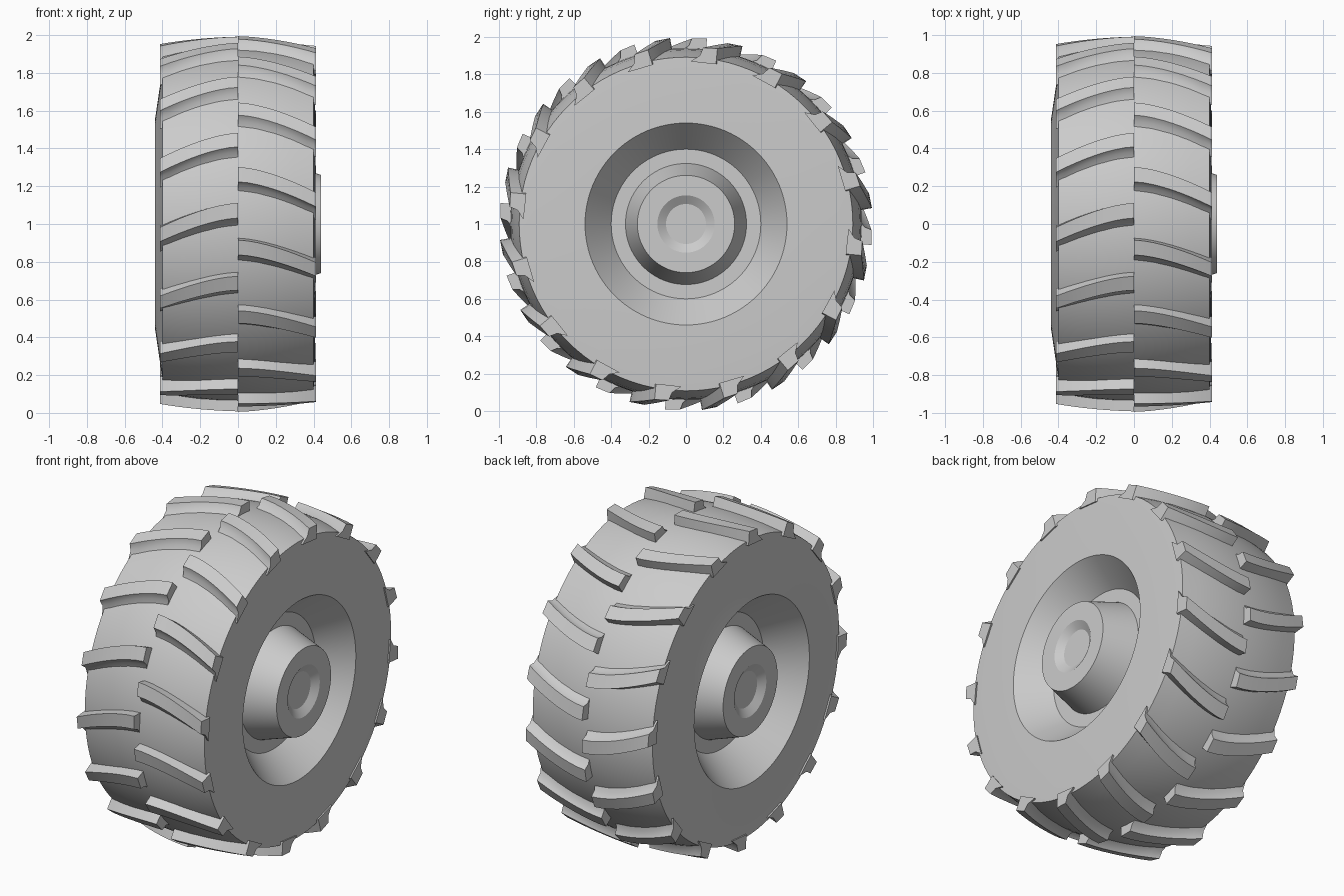
import bpy
import bmesh
from math import sin, cos, pi, radians

if "Cube" in bpy.data.objects:
    bpy.data.objects.remove(bpy.data.objects["Cube"], do_unlink=True)

grey = bpy.data.materials.new("light_grey")
grey.use_nodes = True
grey.diffuse_color = (0.6, 0.6, 0.6, 1)
grey.node_tree.nodes["Principled BSDF"].inputs["Base Color"].default_value = (0.6, 0.6, 0.6, 1)


def ring_point(x, r, angle):
    """Point on the wheel: angle runs from the front upwards, axle along x."""
    return (x, -r * cos(angle), 1 + r * sin(angle))


def finish(name, bm, sharp_angle):
    bmesh.ops.remove_doubles(bm, verts=bm.verts, dist=0.0001)
    bmesh.ops.recalc_face_normals(bm, faces=bm.faces)
    mesh = bpy.data.meshes.new(name)
    bm.to_mesh(mesh)
    bm.free()
    mesh.materials.append(grey)
    obj = bpy.data.objects.new(name, mesh)
    bpy.context.collection.objects.link(obj)
    bpy.ops.object.select_all(action="DESELECT")
    obj.select_set(True)
    bpy.context.view_layer.objects.active = obj
    bpy.ops.object.shade_smooth_by_angle(angle=radians(sharp_angle))
    return obj


def lathe(name, profile, segments=96):
    bm = bmesh.new()
    rings = []
    for x, r in profile:
        if r == 0:
            rings.append([bm.verts.new(ring_point(x, 0, 0))] * segments)
        else:
            rings.append([bm.verts.new(ring_point(x, r, 2 * pi * i / segments))
                          for i in range(segments)])
    for a, b in zip(rings, rings[1:]):
        for i in range(segments):
            j = (i + 1) % segments
            corners = dict.fromkeys((a[i], a[j], b[j], b[i]))
            bm.faces.new(list(corners))
    return finish(name, bm, 25)


# Tyre: crowned tread, side walls and sloping wells down to the rim floor
def crown(x):
    return 0.94 - 0.3 * x * x


tread = [(x / 10, crown(x / 10)) for x in range(-4, 5)]
lathe("tyre", [(-0.24, 0.3), (-0.24, 0.4), (-0.44, 0.55), (-0.4, 0.82)] + tread
      + [(0.405, 0.82), (0.41, 0.54), (0.24, 0.4), (0.24, 0.3)])

# Hubs: tapered bosses with a shallow dished centre
for name, side, face in (("left_hub", 1, 0.44), ("right_hub", -1, 0.43)):
    lathe(name, [(side * x, r) for x, r in (
        (0.22, 0.33), (face, 0.26), (face, 0.153), (face - 0.03, 0.107), (face - 0.03, 0))])

# Tread lugs: curved bars sweeping back from the centre line, staggered per side
LUGS, STEPS, WIDTH = 16, 8, 0.412


def add_lug(bm, side, start):
    sections = []
    for i in range(STEPS + 1):
        t = i / STEPS
        x = WIDTH * t
        lead = start - 0.13 * t ** 1.6
        top = 0.998 - 0.045 * t ** 1.5
        base = crown(x) - 0.02
        # Steep leading face, flared trailing face
        section = ((base, 0.008), (top, 0), (top - 0.006, -0.08),
                   (base + 0.035, -0.095), (base, -0.15))
        sections.append([bm.verts.new(ring_point(side * x, r, lead + a))
                         for r, a in section])
    for a, b in zip(sections, sections[1:]):
        for k in range(len(a)):
            n = (k + 1) % len(a)
            bm.faces.new((a[k], a[n], b[n], b[k]))
    bm.faces.new(sections[0])
    bm.faces.new(sections[-1])


for name, side, offset in (("left_lugs", 1, 17.6), ("right_lugs", -1, 6.4)):
    bm = bmesh.new()
    for n in range(LUGS):
        add_lug(bm, side, radians(offset + 360 / LUGS * n))
    finish(name, bm, 40)
